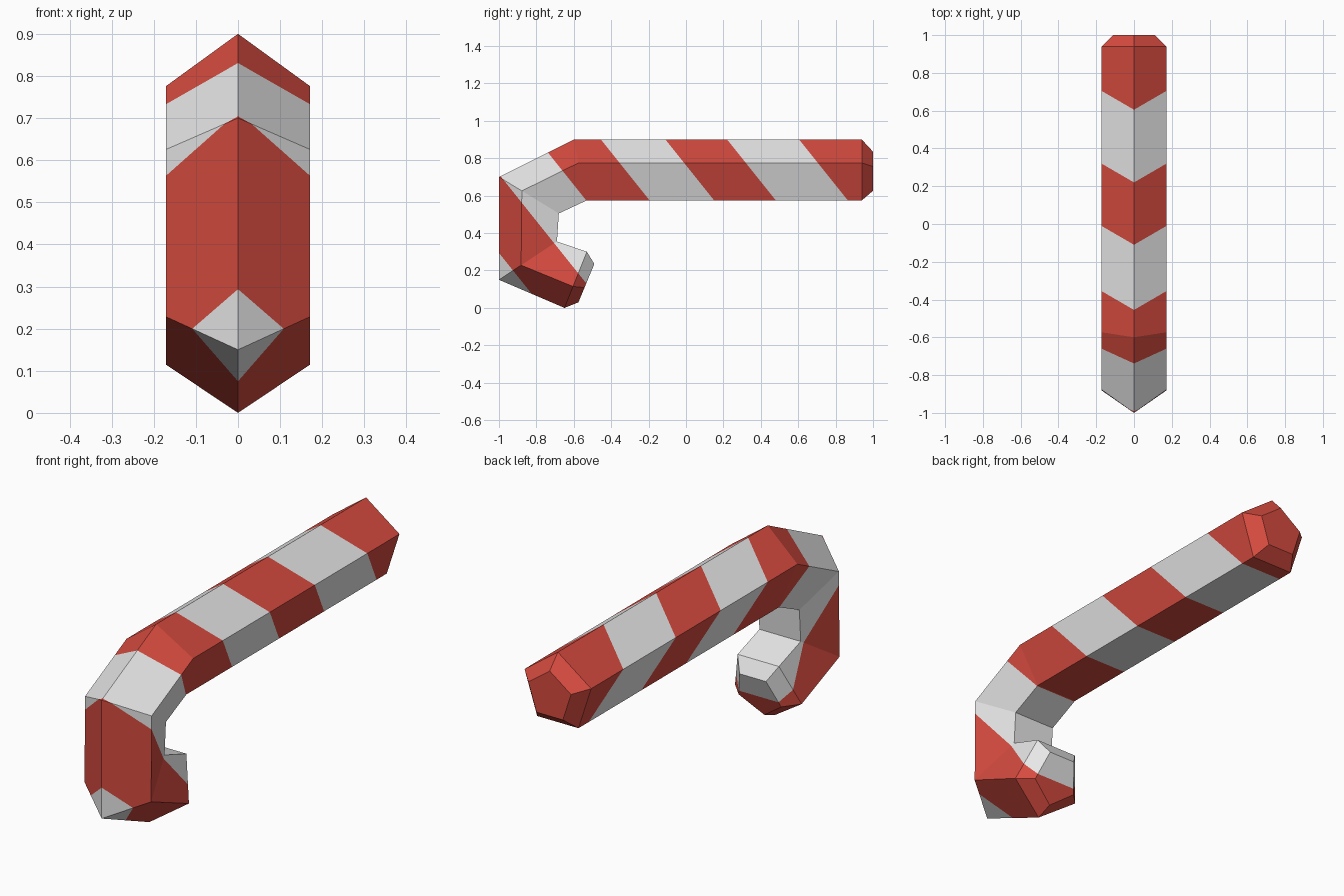
import bpy, bmesh
from mathutils import Vector

if "Cube" in bpy.data.objects:
    bpy.data.objects.remove(bpy.data.objects["Cube"])


def material(name, color):
    m = bpy.data.materials.new(name)
    m.diffuse_color = (*color, 1)
    m.use_nodes = True
    m.node_tree.nodes["Principled BSDF"].inputs["Base Color"].default_value = m.diffuse_color
    return m


# Pentagon section: half-width and position from outer ridge (0) to inner flat (1)
SECTION = [(0, 0), (0.171, 0.382), (0.106, 1), (-0.106, 1), (-0.171, 0.382)]

# Rings along the cane: outer ridge (y, z), inner flat (y, z), width scale
RINGS = [
    ((1.0, 0.835), (1.0, 0.626), 0.64),
    ((0.94, 0.9), (0.94, 0.575), 1),
    ((-0.6, 0.9), (-0.53, 0.575), 1),
    ((-1.0, 0.7), (-0.68, 0.505), 1),
    ((-1.0, 0.15), (-0.69, 0.355), 1),
    ((-0.65, 0.0), (-0.53, 0.3), 1),
    ((-0.575, 0.03), (-0.49, 0.235), 0.64),
]

# Parallel slanted stripe planes: y + SLOPE * z = limit
SLOPE = 0.8
STRIPES = [-0.765, -0.428, -0.074, 0.265, 0.61, 0.94, 1.325]

bm = bmesh.new()

# Mitred tube with tapered ends
loops = []
for outer, inner, scale in RINGS:
    o, i = Vector((0, *outer)), Vector((0, *inner))
    loops.append([bm.verts.new(o.lerp(i, t) + Vector((x * scale, 0, 0))) for x, t in SECTION])
for a, b in zip(loops, loops[1:]):
    for k in range(5):
        n = (k + 1) % 5
        bm.faces.new((a[k], a[n], b[n], b[k]))
bm.faces.new(loops[0])
bm.faces.new(loops[-1])
bmesh.ops.recalc_face_normals(bm, faces=bm.faces)

# Cut the stripes into the faces and colour alternate bands
for c in STRIPES:
    bmesh.ops.bisect_plane(bm, geom=bm.verts[:] + bm.edges[:] + bm.faces[:],
                           plane_co=(0, c, 0), plane_no=(0, 1, SLOPE))
for f in bm.faces:
    p = f.calc_center_median()
    band = sum(p.y + SLOPE * p.z > c for c in STRIPES)
    f.material_index = band % 2  # odd bands are red

mesh = bpy.data.meshes.new("striped_cane")
bm.to_mesh(mesh)
bm.free()
mesh.materials.append(material("white", (0.8, 0.8, 0.8)))
mesh.materials.append(material("red", (0.67, 0.07, 0.05)))
bpy.context.collection.objects.link(bpy.data.objects.new("striped_cane", mesh))
